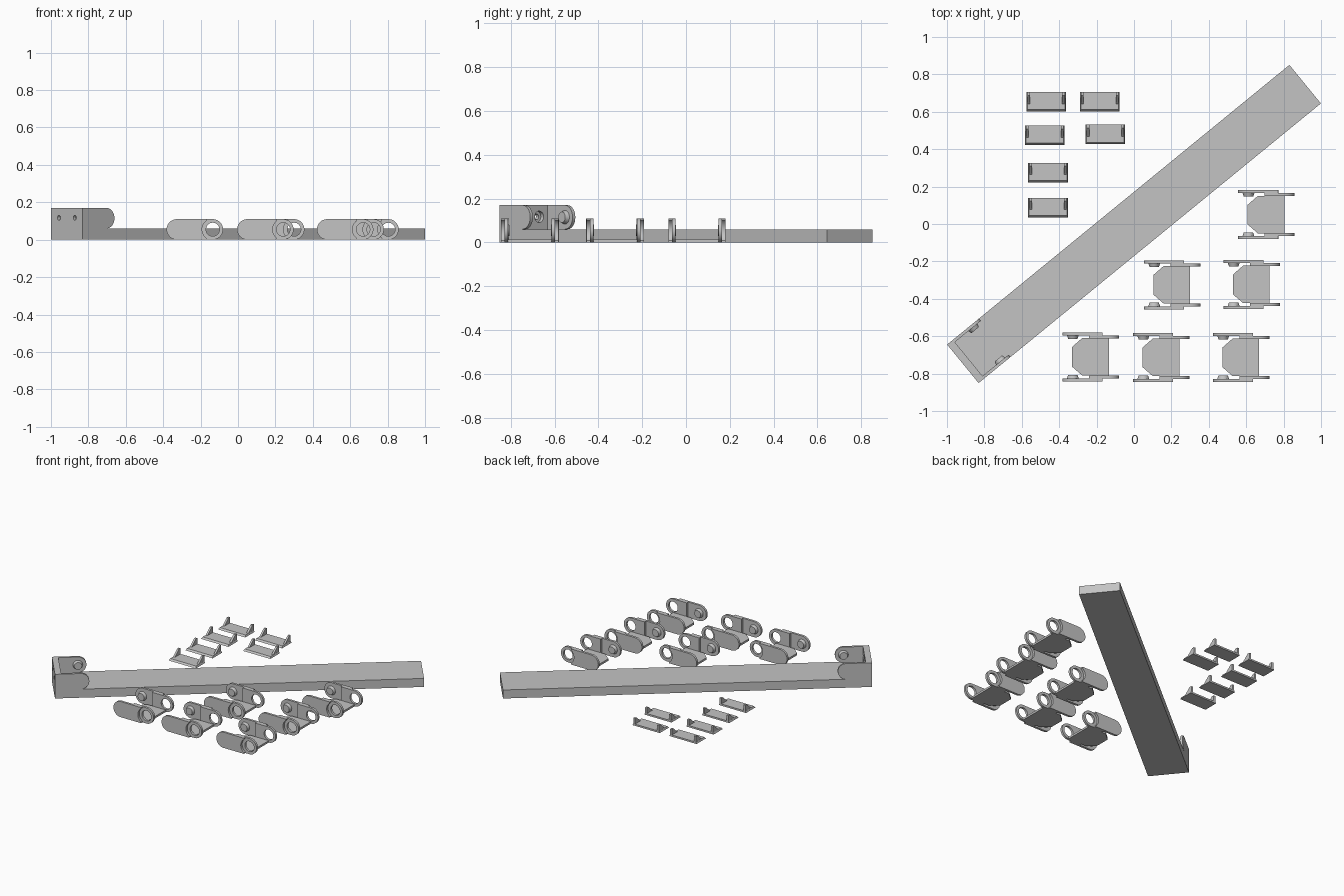
import bpy, bmesh, math
from mathutils import Vector, Matrix

if "Cube" in bpy.data.objects:
    bpy.data.objects.remove(bpy.data.objects["Cube"])

grey = bpy.data.materials.new("light_grey")
grey.diffuse_color = (0.55, 0.55, 0.55, 1)
grey.use_nodes = True
grey.node_tree.nodes["Principled BSDF"].inputs["Base Color"].default_value = grey.diffuse_color
X, Y, Z = Vector((1, 0, 0)), Vector((0, 1, 0)), Vector((0, 0, 1))


def arc(cx, cy, r, a0, a1, n=16):
    """Points along an arc, angles in degrees."""
    return [(cx + r * math.cos(math.radians(a0 + (a1 - a0) * i / n)),
             cy + r * math.sin(math.radians(a0 + (a1 - a0) * i / n))) for i in range(n + 1)]


def circle(cx, cy, r, n=32):
    return arc(cx, cy, r, 0, 360, n)[:-1]


def plate(bm, loops, origin, a, b, n, depth):
    """Extrude an outline (first loop) with holes (other loops) along n."""
    caps = []
    for d in (0, depth):
        rings, edges = [], []
        for loop in loops:
            ring = [bm.verts.new(Vector(origin) + a * p[0] + b * p[1] + n * d) for p in loop]
            rings.append(ring)
            edges += [bm.edges.new((ring[i - 1], ring[i])) for i in range(len(ring))]
        bmesh.ops.triangle_fill(bm, edges=edges, use_beauty=True, normal=n)
        caps.append(rings)
    for lo, hi in zip(*caps):
        for i in range(len(lo)):
            bm.faces.new((lo[i - 1], lo[i], hi[i], hi[i - 1]))


def box(bm, x0, x1, y0, y1, z0, z1):
    plate(bm, [[(x0, y0), (x1, y0), (x1, y1), (x0, y1)]], (0, 0, z0), X, Y, Z, z1 - z0)


def peg(bm, x, y, z, side):
    """Tapered pivot peg pointing towards the middle from the plate at y."""
    m = Matrix.Translation((x, y - side * 0.009, z)) @ Matrix.Rotation(side * math.pi / 2, 4, 'X')
    bmesh.ops.create_cone(bm, cap_ends=True, segments=32, radius1=0.032,
                          radius2=0.025, depth=0.02, matrix=m)


def finish(bm, name, loc=(0, 0, 0), rot=0):
    bmesh.ops.recalc_face_normals(bm, faces=bm.faces)
    mesh = bpy.data.meshes.new(name)
    bm.to_mesh(mesh)
    bm.free()
    mesh.materials.append(grey)
    ob = bpy.data.objects.new(name, mesh)
    bpy.context.collection.objects.link(ob)
    ob.location, ob.rotation_euler = loc, (0, 0, rot)
    bpy.ops.object.select_all(action='DESELECT')
    ob.select_set(True)
    bpy.context.view_layer.objects.active = ob
    bpy.ops.object.shade_smooth_by_angle(angle=math.radians(30))


# Long bar with an end wall and two pivot cheeks
L, W = 1.1815, 0.133
bm = bmesh.new()
box(bm, -L, L, -W, W, 0, 0.06)
wall = [(-W, 0.06), (W, 0.06), (W, 0.17), (-W, 0.17)]
for x, r in ((-L, 0.013), (-L + 0.02, 0.026)):       # screw holes with wider heads
    holes = [circle(s * 0.067, 0.117, r) for s in (-1, 1)]
    plate(bm, [wall] + holes, (x, 0, 0), Y, Z, X, 0.02)
cheek = [(0.04, 0.06)] + arc(0.165, 0.115, 0.055, -90, 90) + [(0.04, 0.17)]
for s in (-1, 1):
    plate(bm, [cheek], (-L, s * W, 0), X, Z, Y, -s * 0.016)
    peg(bm, -L + 0.165, s * (W - 0.016), 0.115, s)
finish(bm, "end_bar", rot=math.radians(39.25))


# Chain links: outer ears with pegs on the left, holed inner ears on the right
def link(x, y):
    bm = bmesh.new()
    r, pin, hole = 0.055, 0.055, 0.247
    outer = (arc(pin, r, r, 90, 270) + [(hole - 0.033, 0)]
             + arc(hole, r, 0.057, 235, 125, 12) + [(hole - 0.033, 2 * r)])
    inner = [(0.142, 2 * r), (0.142, 0)] + arc(hole, r, r, -90, 90)
    for s in (-1, 1):
        plate(bm, [outer], (0, s * 0.115, 0), X, Z, Y, s * 0.016)
        plate(bm, [inner, circle(hole, r, 0.036)], (0, s * 0.099, 0), X, Z, Y, s * 0.016)
        peg(bm, pin, s * 0.115, r, s)
    floor = [(0.05, -0.052), (0.105, -0.1), (hole, -0.1),
             (hole, 0.1), (0.105, 0.1), (0.05, 0.052)]
    plate(bm, [floor], (0, 0, 0), X, Y, Z, 0.014)
    finish(bm, "chain_link", (x, y, 0))


for x, y in ((0.557, 0.05), (0.053, -0.325), (0.478, -0.323),
             (-0.382, -0.71), (-0.005, -0.713), (0.422, -0.713)):
    link(x, y)


# Clip-on covers: thin plate with a wedge clip at each end
def cover(x, y):
    bm = bmesh.new()
    w, d = 0.106, 0.052
    box(bm, -w, w, -d, d, 0, 0.012)
    for v in bm.verts:                                # bevelled front and end edges
        if v.co.z > 0.01:
            v.co.x *= 0.95
            if v.co.y < 0:
                v.co.y += 0.01
    clip = [(-0.017, 0.006), (d, 0.006), (d, 0.052), (0.035, 0.052)]
    for s in (-1, 1):
        plate(bm, [clip], (s * 0.1, 0, 0), Y, Z, X, -s * 0.014)
    finish(bm, "clip_cover", (x, y, 0))


for x, y in ((-0.47, 0.653), (-0.183, 0.653), (-0.477, 0.474),
             (-0.153, 0.479), (-0.46, 0.275), (-0.46, 0.088)):
    cover(x, y)
